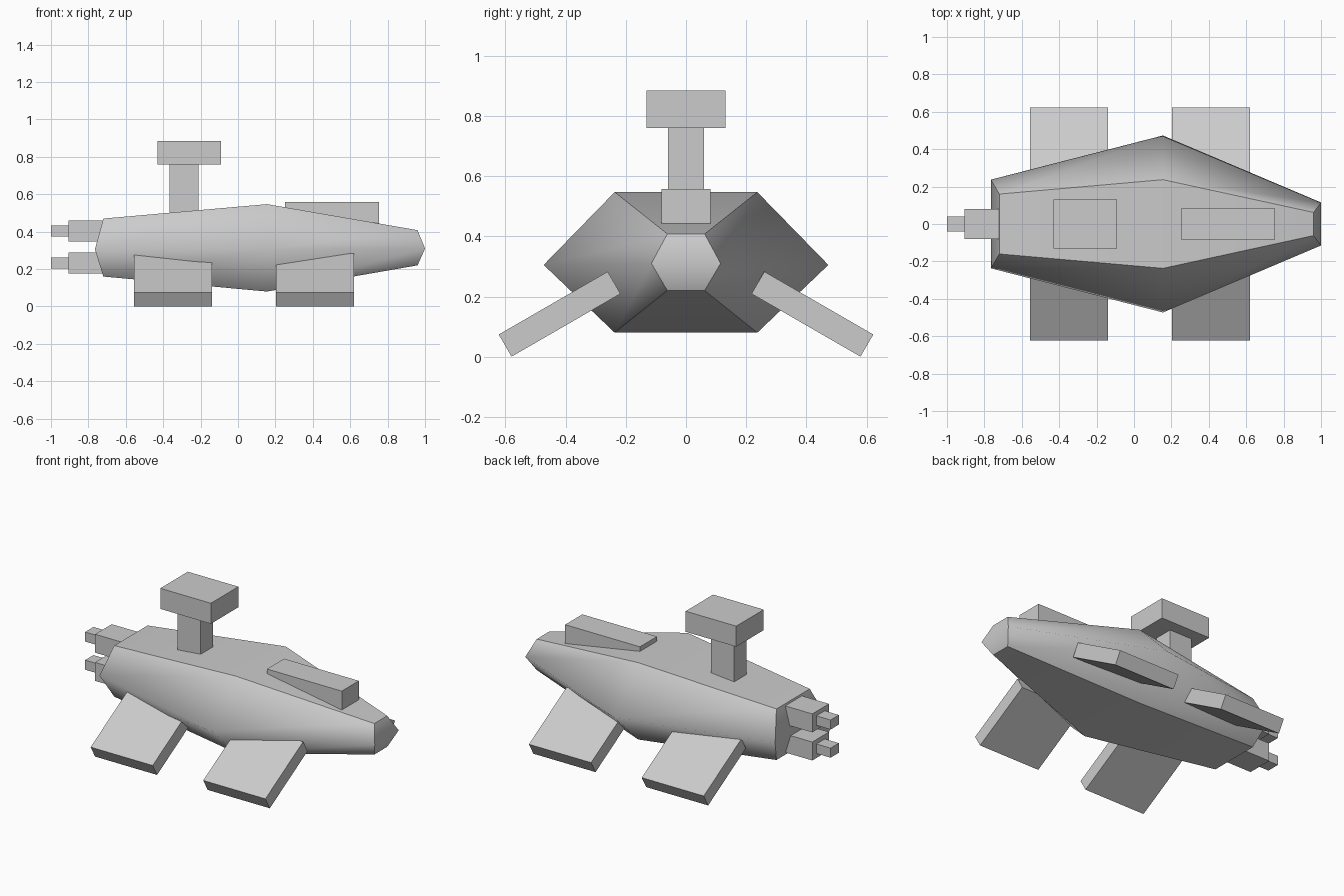
import bpy
import bmesh
from math import radians

if "Cube" in bpy.data.objects:
    bpy.data.objects.remove(bpy.data.objects["Cube"])


def box(name, x, y, z, tilt=0.0):
    """Box from (min, max) ranges, optionally tilted about its own x axis."""
    ranges = (x, y, z)
    bpy.ops.mesh.primitive_cube_add(
        size=1,
        location=[(a + b) / 2 for a, b in ranges],
        rotation=(tilt, 0, 0))
    ob = bpy.context.object
    ob.name = name
    ob.scale = [b - a for a, b in ranges]
    bpy.ops.object.transform_apply(location=False, rotation=False, scale=True)
    return ob


def loft_hull(name, sections):
    """Hexagonal hull; section = (x flat, x side, y flat, y side, z low, z mid, z high)."""
    bm = bmesh.new()
    rings = []
    for xf, xs, yf, ys, lo, mid, hi in sections:
        pts = [(xf, yf, hi), (xs, ys, mid), (xf, yf, lo),
               (xf, -yf, lo), (xs, -ys, mid), (xf, -yf, hi)]
        rings.append([bm.verts.new(p) for p in pts])

    # zone: 0 = +y flank, 1 = belly, 2 = -y flank, 3 = deck, 4/5 = end caps
    zones = {}
    for a, b in zip(rings, rings[1:]):
        for i, zone in enumerate((0, 0, 1, 2, 2, 3)):
            j = (i + 1) % 6
            zones[bm.faces.new((a[i], a[j], b[j], b[i]))] = zone
    for zone, r in ((4, rings[0]), (5, rings[-1])):
        zones[bm.faces.new((r[0], r[1], r[4], r[5]))] = zone
        zones[bm.faces.new((r[1], r[2], r[3], r[4]))] = zone

    # smooth inside each zone, sharp between zones
    for f in bm.faces:
        f.smooth = True
    for e in bm.edges:
        e.smooth = len({zones[f] for f in e.link_faces}) == 1
    bmesh.ops.recalc_face_normals(bm, faces=bm.faces[:])
    mesh = bpy.data.meshes.new(name)
    bm.to_mesh(mesh)
    bm.free()
    ob = bpy.data.objects.new(name, mesh)
    bpy.context.collection.objects.link(ob)
    return ob


# Hull: stern, widest section, nose
loft_hull("hull", [
    (-0.72, -0.765, 0.16, 0.237, 0.16, 0.305, 0.47),
    (0.155, 0.155, 0.237, 0.473, 0.08, 0.305, 0.547),
    (0.96, 1.0, 0.062, 0.115, 0.22, 0.31, 0.408),
])

# Raised mast with sensor head
box("mast", (-0.365, -0.21), (-0.059, 0.059), (0.45, 0.76))
box("mast_head", (-0.43, -0.09), (-0.132, 0.132), (0.76, 0.885))

# Canopy block on the forward deck
box("canopy", (0.252, 0.755), (-0.082, 0.082), (0.442, 0.558))

# Two engines stacked at the stern, each with a nozzle
for label, zc in (("upper", 0.403), ("lower", 0.232)):
    box(label + "_engine", (-0.905, -0.70), (-0.08, 0.08), (zc - 0.056, zc + 0.056))
    box(label + "_nozzle", (-1.0, -0.90), (-0.04, 0.04), (zc - 0.029, zc + 0.029))

# Four drooping fins
for end, xr in (("rear", (-0.555, -0.138)), ("front", (0.202, 0.62))):
    for side, s in (("left", 1), ("right", -1)):
        yc, zc = s * 0.42, 0.1415
        box(f"{end}_{side}_fin", xr, (yc - 0.209, yc + 0.209),
            (zc - 0.0425, zc + 0.0425), tilt=-s * radians(30))
